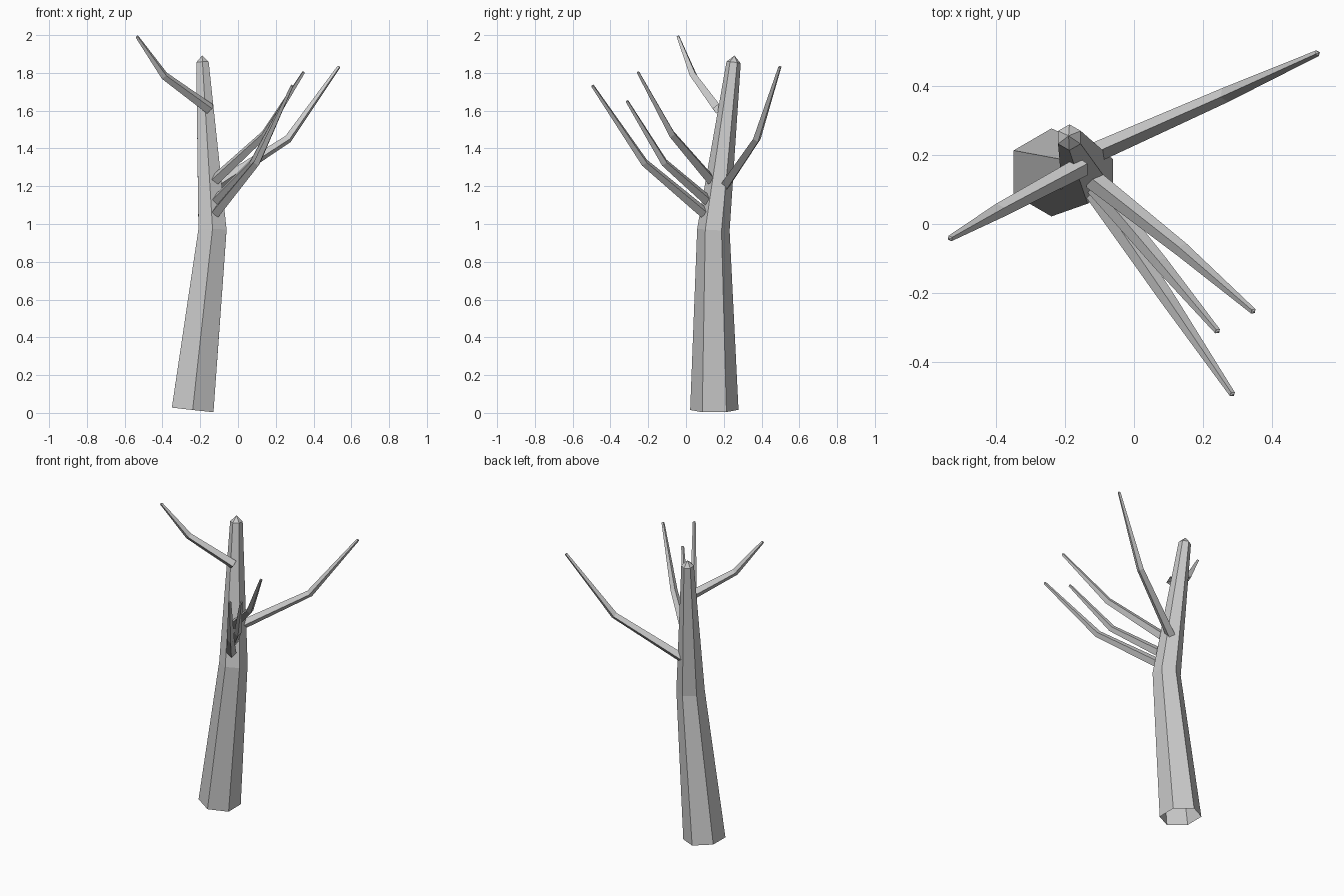
import bpy
import bmesh
import math
from mathutils import Vector

cube = bpy.data.objects.get("Cube")
if cube:
    bpy.data.objects.remove(cube, do_unlink=True)

# One grey bark colour
bark = bpy.data.materials.new("grey bark")
bark.use_nodes = True
GREY = (0.6, 0.6, 0.6, 1.0)
bark.diffuse_color = GREY
bark.node_tree.nodes["Principled BSDF"].inputs["Base Color"].default_value = GREY


def limb(name, points, radii, sides, reference, tip):
    """Tapered faceted tube along points, open at its base, pointed at its end."""
    pts = [Vector(p) for p in points]
    bm = bmesh.new()
    rings = []
    for i, (p, r) in enumerate(zip(pts, radii)):
        before = (p - pts[i - 1]).normalized() if i else Vector()
        after = (pts[i + 1] - p).normalized() if i + 1 < len(pts) else Vector()
        axis = (before + after).normalized()
        u = (reference - axis * reference.dot(axis)).normalized()
        v = axis.cross(u)
        ring = []
        for k in range(sides):
            a = math.tau * k / sides
            ring.append(bm.verts.new(p + r * (u * math.cos(a) + v * math.sin(a))))
        rings.append(ring)
    for low, high in zip(rings, rings[1:]):
        for k in range(sides):
            n = (k + 1) % sides
            bm.faces.new((low[k], low[n], high[n], high[k]))
    apex = bm.verts.new(pts[-1] + axis * tip)
    for k in range(sides):
        bm.faces.new((rings[-1][k], rings[-1][(k + 1) % sides], apex))
    mesh = bpy.data.meshes.new(name)
    bm.to_mesh(mesh)
    bm.free()
    mesh.materials.append(bark)
    obj = bpy.data.objects.new(name, mesh)
    bpy.context.collection.objects.link(obj)


# Six-sided leaning trunk
limb("trunk",
     [(-0.24, 0.15, 0.016), (-0.135, 0.145, 0.97), (-0.188, 0.252, 1.855)],
     (0.128, 0.086, 0.038), 6, Vector((0, 1, 0)), 0.037)

# Four-sided bent branches: base, knee, tip
branches = {
    "upper_right_branch": [(-0.15, 0.168, 1.61), (-0.39, 0.04, 1.785), (-0.535, -0.042, 1.992)],
    "back_left_branch": [(-0.13, 0.20, 1.195), (0.265, 0.375, 1.45), (0.534, 0.497, 1.832)],
    "front_high_branch": [(-0.12, 0.13, 1.235), (0.14, -0.075, 1.475), (0.347, -0.254, 1.803)],
    "front_middle_branch": [(-0.12, 0.12, 1.12), (0.078, -0.115, 1.325), (0.243, -0.312, 1.65)],
    "front_low_branch": [(-0.115, 0.095, 1.06), (0.10, -0.22, 1.325), (0.286, -0.495, 1.732)],
}
for name, path in branches.items():
    limb(name, path, (0.03, 0.022, 0.009), 4, Vector((0, 0, 1)), 0.005)
